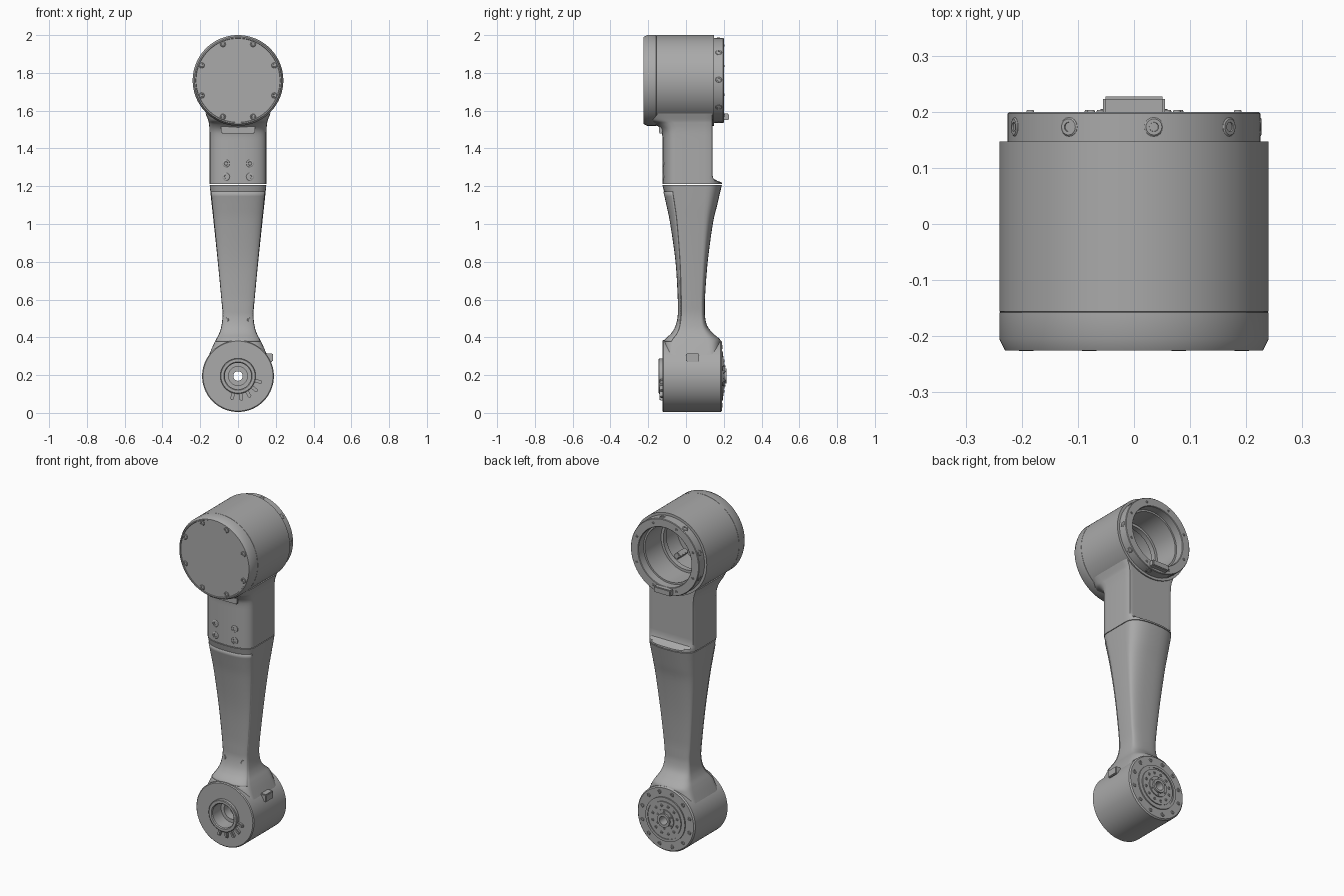
import bpy, bmesh, math
from mathutils import Vector

cube = bpy.data.objects.get("Cube")
if cube:
    bpy.data.objects.remove(cube)

grey = bpy.data.materials.new("machined grey")
grey.use_nodes = True
tone = (0.4, 0.4, 0.4, 1)
grey.diffuse_color = tone
grey.node_tree.nodes["Principled BSDF"].inputs["Base Color"].default_value = tone

SHOULDER, WRIST = 1.76, 0.195


def finish(name, bm):
    """Turn a bmesh into a smooth-shaded grey object."""
    bmesh.ops.remove_doubles(bm, verts=bm.verts, dist=1e-5)
    bmesh.ops.recalc_face_normals(bm, faces=bm.faces)
    mesh = bpy.data.meshes.new(name)
    bm.to_mesh(mesh)
    bm.free()
    mesh.materials.append(grey)
    ob = bpy.data.objects.new(name, mesh)
    bpy.context.collection.objects.link(ob)
    bpy.ops.object.select_all(action='DESELECT')
    ob.select_set(True)
    bpy.context.view_layer.objects.active = ob
    bpy.ops.object.shade_smooth_by_angle(angle=math.radians(30))
    return ob


def bridge(bm, rows, wrap):
    """Join neighbouring rows of vertices with quads."""
    n = len(rows[0])
    for a, b in zip(rows, rows[1:]):
        for i in range(n if wrap else n - 1):
            j = (i + 1) % n
            bm.faces.new((a[i], a[j], b[j], b[i]))


def lathe(name, profile, pos, axis=(0, 1, 0), seg=72):
    """Revolve (radius, depth) points around an axis."""
    bm = bmesh.new()
    rows = []
    for r, y in profile:
        angles = [math.tau * i / seg for i in range(seg)]
        rows.append([bm.verts.new((r * math.cos(a), y, r * math.sin(a))) for a in angles])
    if profile[0][0] > 0:
        rows.append(rows[0])
    bridge(bm, rows, True)
    bmesh.ops.dissolve_degenerate(bm, dist=1e-6, edges=bm.edges)
    ob = finish(name, bm)
    ob.location = pos
    ob.rotation_mode = 'QUATERNION'
    ob.rotation_quaternion = Vector(axis).to_track_quat('Y', 'Z')
    return ob


def screw(name, pos, axis, r=0.015):
    """Low socket-head screw."""
    h = 0.004
    lathe(name, [(0, -h), (r, -h), (r, h * .5), (r * .85, h), (r * .5, h), (r * .45, 0), (0, 0)],
          pos, axis, 16)


def box(name, size, pos, bevel=0.004, turn=0):
    bm = bmesh.new()
    bmesh.ops.create_cube(bm, size=1)
    bmesh.ops.scale(bm, vec=size, verts=bm.verts)
    bmesh.ops.bevel(bm, geom=bm.edges[:], offset=bevel, segments=2, affect='EDGES')
    ob = finish(name, bm)
    ob.location, ob.rotation_euler.y = pos, turn
    return ob


def refine(keys, steps=5):
    """Smooth (monotone) interpolation between stations."""
    out = []
    last = len(keys) - 1
    for i in range(last):
        p = [keys[max(0, min(last, i + k))] for k in (-1, 0, 1, 2)]
        for s in range(steps):
            t = s / steps
            row = []
            for a, b, c, d in zip(*p):
                v = b + .5 * t * (c - a + t * (2*a - 5*b + 4*c - d + t * (3*(b - c) + d - a)))
                row.append(max(min(b, c), min(max(b, c), v)))
            out.append(row)
    return out + [keys[-1]]


def arc(w, y0, y1, span=1.0, n=18, power=2.5):
    """Blunt curved face from the left side edge to the right one."""
    pts = []
    for i in range(n + 1):
        a = math.pi * (.5 + span * (i / n - .5))
        c, s = math.cos(a), max(0, math.sin(a))
        pts.append((math.copysign(abs(c) ** (2 / power), c) * w, y0 + (y1 - y0) * s ** (2 / power)))
    return pts


def loft(name, stations, back_limit=None):
    """Skin sections given as (z, half width, front, side start, side end, back)."""
    bm = bmesh.new()
    rows = []
    for z, w, front, s0, s1, back in stations:
        pts = arc(w, s0, front) + arc(w, s1, back)[::-1]
        limit = back_limit(z) if back_limit else back
        rows.append([bm.verts.new((x, min(y, limit), z)) for x, y in pts])
    bridge(bm, rows, True)
    bm.faces.new(rows[0])
    bm.faces.new(rows[-1])
    return finish(name, bm)


# Shoulder housing with open rear bore
lathe("shoulder_housing", [
    (0, -.221), (.222, -.221), (.224, -.225), (.23, -.225), (.24, -.205), (.24, -.158),
    (.238, -.157), (.24, -.156), (.24, .147), (.225, .147), (.225, .197), (.222, .2),
    (.178, .2), (.175, .197), (.175, .15), (.165, .15), (.165, 0), (.15, 0), (.15, -.03),
    (.165, -.03), (.165, -.15), (0, -.15)], (0, 0, SHOULDER), seg=96)
for i in range(8):
    a = math.tau * (i + .5) / 8
    c, s = math.cos(a), math.sin(a)
    screw("cover_screw", (.208 * c, -.222, SHOULDER + .208 * s), (0, -1, 0))
    screw("rear_pin", (.2 * c, .199, SHOULDER + .2 * s), (0, 1, 0), .007)
for i in range(9):
    a = math.radians(9 + 40 * i)
    d = Vector((math.sin(a), 0, math.cos(a)))
    screw("rim_screw", d * .223 + Vector((0, .173, SHOULDER)), d, .017)
box("locating_key", (.11, .05, .035), (0, .202, SHOULDER - .193))
for a in (-150, -100, -50):
    t = math.radians(a)
    box("bore_rib", (.04, .08, .03), (.15 * math.cos(t), -.09, SHOULDER + .15 * math.sin(t)),
        turn=-t)

# Upper arm: the back is cut flat above a short ramp
upper = [(1.211, .15, -.125, -.05, .1, .19), (1.24, .15, -.125, -.05, .1, .19),
         (1.36, .15, -.125, -.05, .1, .19), (1.46, .15, -.125, -.05, .1, .19),
         (1.5, .151, -.135, -.05, .1, .19), (1.53, .154, -.165, -.06, .1, .19),
         (1.55, .158, -.205, -.08, .1, .19), (1.585, .172, -.21, -.1, .1, .19)]
loft("upper_arm", refine(upper),
     lambda z: .14 + .05 * max(0, min(1, (1.25 - z) / .03)) ** 2)
box("neck_plate", (.18, .02, .04), (0, -.134, 1.5))
for x in (-.063, .063):
    for z in (1.25, 1.32):
        screw("arm_screw", (x, -.121, z), (0, -1, 0), .02)

# Lower arm, waisted and flaring into the wrist joint
lower = refine([
    (.285, .163, -.12, -.07, .13, .185), (.35, .135, -.12, -.06, .12, .185),
    (.385, .118, -.11, -.05, .11, .183), (.42, .1, -.075, -.03, .09, .145),
    (.46, .088, -.052, -.02, .08, .113), (.52, .082, -.04, -.015, .078, .1),
    (.6, .088, -.04, -.015, .078, .1), (.8, .107, -.052, -.018, .085, .115),
    (1, .128, -.08, -.025, .092, .142), (1.1, .139, -.1, -.033, .097, .165),
    (1.207, .15, -.125, -.045, .105, .19)])
loft("lower_arm", lower)

# Thin front cover following the lower arm
bm = bmesh.new()
rows = []
for z, w, front, s0, s1, back in lower:
    if .375 < z < 1.19:
        rows.append([bm.verts.new((x, y, z)) for x, y in arc(w, s0, front, .8)])
bridge(bm, rows, False)
cover = finish("front_cover", bm)
shell = cover.modifiers.new("thickness", 'SOLIDIFY')
shell.thickness, shell.offset = .007, 0
for side in (-1, 1):
    screw("cover_screw", (side * .108, -.064, 1.04), (side * .6, -1, 0), .017)
    screw("cover_screw", (side * .063, -.036, .49), (side * .6, -1, 0), .017)

# Wrist joint with front hub, through hole and stepped rear flange
lathe("wrist_joint", [
    (.19, -.12), (.185, -.125), (.094, -.125), (.094, -.142), (.09, -.145), (.075, -.145),
    (.07, -.14), (.07, -.06), (.05, -.06), (.05, -.01), (.025, -.01), (.025, .215),
    (.04, .215), (.04, .205), (.06, .205), (.06, .199), (.105, .199), (.105, .193),
    (.115, .193), (.115, .197), (.13, .197), (.13, .19), (.183, .19), (.19, .183)],
    (0, 0, WRIST), seg=96)
for count, r, y, size in ((12, .16, .19, .011), (12, .083, .199, .008), (6, .05, .205, .005)):
    for i in range(count):
        a = math.tau * (i + .5) / count
        screw("flange_screw", (r * math.cos(a), y, WRIST + r * math.sin(a)), (0, 1, 0), size)

# Fan of small contacts beside the hub
for deg in (-105, -82, -60, -38, -15):
    a = math.radians(deg)
    box("contact_tab", (.045, .02, .018),
        (.108 * math.cos(a), -.13, WRIST + .108 * math.sin(a)), turn=-a)
box("side_tab", (.04, .07, .045), (.165, .035, .293))
